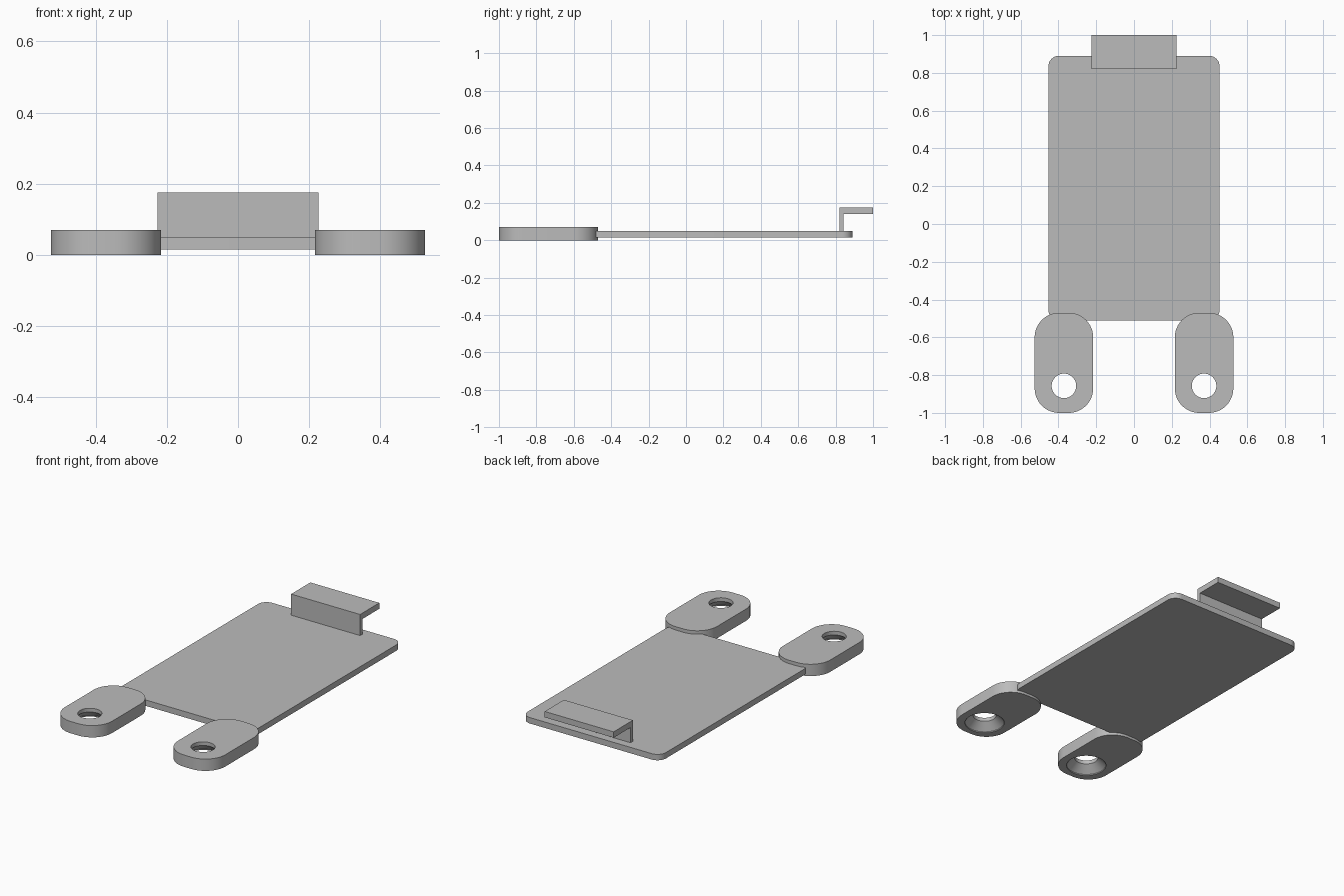
import bpy, bmesh
from math import sin, cos, pi, radians

cube = bpy.data.objects.get("Cube")
if cube:
    bpy.data.objects.remove(cube, do_unlink=True)

GREY = (0.5, 0.5, 0.5, 1)
grey = bpy.data.materials.new("plain grey")
grey.use_nodes = True
grey.diffuse_color = GREY
grey.node_tree.nodes["Principled BSDF"].inputs["Base Color"].default_value = GREY


def rounded_rect(x0, x1, y0, y1, r, steps=12):
    """Counter-clockwise outline with round corners."""
    corners = [(x1 - r, y1 - r), (x0 + r, y1 - r), (x0 + r, y0 + r), (x1 - r, y0 + r)]
    return [(cx + r * cos((q + i / steps) * pi / 2), cy + r * sin((q + i / steps) * pi / 2))
            for q, (cx, cy) in enumerate(corners) for i in range(steps + 1)]


def finish(name, bm):
    bmesh.ops.recalc_face_normals(bm, faces=bm.faces)
    mesh = bpy.data.meshes.new(name)
    bm.to_mesh(mesh)
    bm.free()
    mesh.materials.append(grey)
    obj = bpy.data.objects.new(name, mesh)
    bpy.context.collection.objects.link(obj)
    return obj


def extrude(name, points, direction):
    """Solid prism from a closed outline of 3D points."""
    bm = bmesh.new()
    face = bm.faces.new([bm.verts.new(p) for p in points])
    new = bmesh.ops.extrude_face_region(bm, geom=[face], use_keep_orig=True)["geom"]
    bmesh.ops.translate(bm, verts=[v for v in new if isinstance(v, bmesh.types.BMVert)],
                        vec=direction)
    return finish(name, bm)


def lathe(name, profile, x, y, sides=48):
    """Closed solid of stacked rings given as (radius, z)."""
    bm = bmesh.new()
    rings = [[bm.verts.new((x + r * cos(2 * pi * i / sides), y + r * sin(2 * pi * i / sides), z))
              for i in range(sides)] for r, z in profile]
    for low, high in zip(rings, rings[1:]):
        for i in range(sides):
            j = (i + 1) % sides
            bm.faces.new((low[i], low[j], high[j], high[i]))
    bm.faces.new(rings[0])
    bm.faces.new(rings[-1])
    return finish(name, bm)


def activate(obj):
    bpy.ops.object.select_all(action='DESELECT')
    obj.select_set(True)
    bpy.context.view_layer.objects.active = obj


def smooth(obj):
    activate(obj)
    bpy.ops.object.shade_smooth_by_angle(angle=radians(30))


# Base plate
plate = extrude("base_plate",
                [(x, y, 0.015) for x, y in rounded_rect(-0.453, 0.453, -0.51, 0.89, 0.055)],
                (0, 0, 0.035))
smooth(plate)

# Mounting tabs with countersunk screw holes
for side, cx in (("left", 0.371), ("right", -0.371)):
    tab = extrude(side + "_mounting_tab",
                  [(x, y, 0) for x, y in rounded_rect(cx - 0.155, cx + 0.155, -1, -0.47, 0.13)],
                  (0, 0, 0.07))
    cutter = lathe("hole_cutter",
                   [(0.11, -0.02), (0.11, 0.006), (0.065, 0.048), (0.065, 0.1)], cx, -0.857)
    cutter.hide_render = True
    cut = tab.modifiers.new("screw_hole", 'BOOLEAN')
    cut.operation, cut.solver, cut.object = 'DIFFERENCE', 'EXACT', cutter
    activate(tab)
    bpy.ops.object.modifier_apply(modifier=cut.name)
    bpy.data.objects.remove(cutter, do_unlink=True)
    smooth(tab)

# Bent hook: upright wall with a lip reaching backwards
hook_profile = [(0.82, 0.045), (0.842, 0.045), (0.842, 0.14),
                (1, 0.14), (1, 0.175), (0.82, 0.175)]
extrude("rear_hook", [(-0.226, y, z) for y, z in hook_profile], (0.452, 0, 0))
